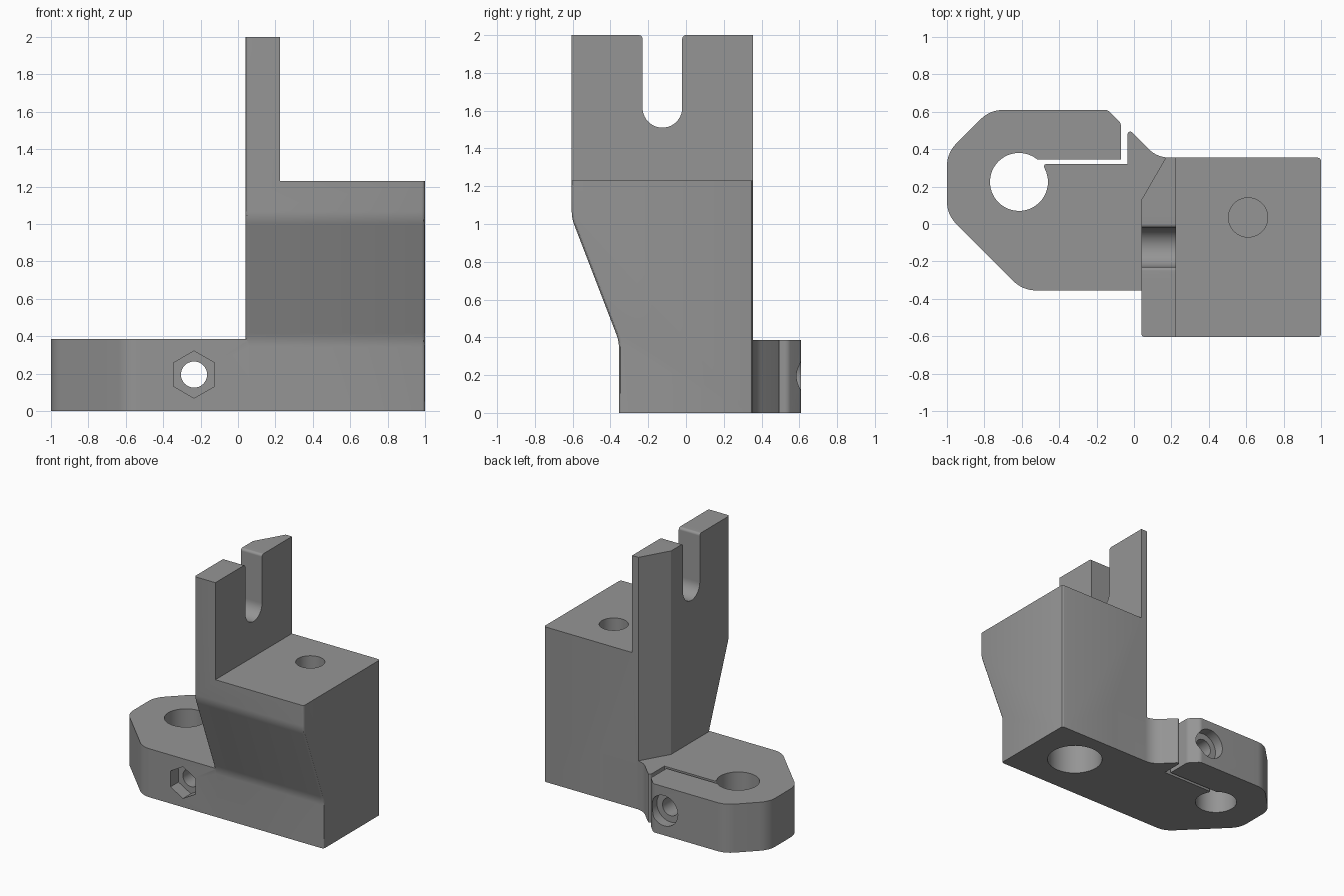
import bpy, bmesh, math
from mathutils import Vector, Matrix

if "Cube" in bpy.data.objects:
    bpy.data.objects.remove(bpy.data.objects["Cube"])

grey = bpy.data.materials.new("plain grey")
grey.diffuse_color = (0.3, 0.3, 0.3, 1)
grey.use_nodes = True
grey.node_tree.nodes["Principled BSDF"].inputs["Base Color"].default_value = grey.diffuse_color


def rounded(points, seg=8):
    """Polygon with corners (u, v, radius) replaced by arcs."""
    out = []
    n = len(points)
    for i, (u, v, r) in enumerate(points):
        p = Vector((u, v))
        if r == 0:
            out.append(p)
            continue
        a = (Vector(points[i - 1][:2]) - p).normalized()
        b = (Vector(points[(i + 1) % n][:2]) - p).normalized()
        half = a.angle(b) / 2
        c = p + (a + b).normalized() * (r / math.sin(half))
        t = r / math.tan(half)
        s, e = p + a * t - c, p + b * t - c
        sweep = s.angle_signed(e)
        for k in range(seg + 1):
            out.append(c + Matrix.Rotation(-sweep * k / seg, 2) @ s)
    return out


def arc(cu, cv, r, a0, a1, n):
    return [(cu + r * math.cos(a0 + (a1 - a0) * k / n),
             cv + r * math.sin(a0 + (a1 - a0) * k / n), 0) for k in range(n + 1)]


def prism(name, points, axis, lo, hi):
    """Extrude a 2D outline along x (outline yz), y (outline xz) or z (outline xy)."""
    place = {"x": lambda p, h: (h, p[0], p[1]),
             "y": lambda p, h: (p[0], h, p[1]),
             "z": lambda p, h: (p[0], p[1], h)}[axis]
    bm = bmesh.new()
    face = bm.faces.new([bm.verts.new(place(p, lo)) for p in points])
    res = bmesh.ops.extrude_face_region(bm, geom=[face])
    shift = Vector(place((0, 0), hi - lo))
    bmesh.ops.translate(bm, vec=shift,
                        verts=[g for g in res["geom"] if isinstance(g, bmesh.types.BMVert)])
    bmesh.ops.recalc_face_normals(bm, faces=bm.faces)
    mesh = bpy.data.meshes.new(name)
    bm.to_mesh(mesh)
    bm.free()
    ob = bpy.data.objects.new(name, mesh)
    bpy.context.collection.objects.link(ob)
    mesh.materials.append(grey)
    return ob


def combine(ob, other, op):
    """Apply a boolean and discard the helper."""
    other.hide_render = True
    m = ob.modifiers.new("bool", "BOOLEAN")
    m.operation, m.solver, m.object = op, "EXACT", other
    bpy.context.view_layer.objects.active = ob
    bpy.ops.object.modifier_apply(modifier=m.name)
    bpy.data.objects.remove(other)


def cut(ob, points, axis, lo, hi):
    combine(ob, prism("cutter", points, axis, lo, hi), "DIFFERENCE")


def circle(u, v, r, n=48, turn=0.0):
    return arc(u, v, r, turn, turn + 2 * math.pi * (n - 1) / n, n - 1)


# main block with the leaning front, full height
side = rounded([(-0.355, 0, 0), (0.355, 0, 0), (0.355, 2, 0), (-0.605, 2, 0),
                (-0.605, 1.03, 0.2), (-0.355, 0.38, 0.2)])
body = prism("mounting_bracket", side, "x", 0.04, 1.0)

# softened upright edges
bm = bmesh.new()
bm.from_mesh(body.data)
edges = []
for e in bm.edges:
    d = e.verts[1].co - e.verts[0].co
    y = max(v.co.y for v in e.verts)
    if abs(d.z) > 1e-3 and abs(d.x) < 1e-4 and (e.verts[0].co.x > 0.9 or y < 0):
        edges.append(e)
bmesh.ops.bevel(bm, geom=edges, offset=0.018, segments=3, profile=0.5, affect="EDGES")
bm.to_mesh(body.data)
bm.free()

# step beside the upright, corner chamfer, fork slot
cut(body, [(0.225, 1.23), (1.2, 1.23), (1.2, 2.2), (0.225, 2.2)], "y", -1, 1)
cut(body, [(0.04, 0.13), (0.17, 0.355), (0.17, 0.5), (-0.1, 0.5), (-0.1, 0.13)], "z", -0.1, 2.1)
slot = [(-0.3, 2.2, 0), (-0.3, 2, 0), (-0.23, 2, 0.02)]
slot += arc(-0.125, 1.615, 0.105, math.pi, 2 * math.pi, 20)
slot += [(-0.02, 2, 0.02), (0.05, 2, 0), (0.05, 2.2, 0)]
cut(body, rounded(slot), "x", -0.2, 0.5)

# clamp plate, outlined with its bore, slit and spring lip
bore_x, bore_y, bore_r = -0.615, 0.225, 0.155
a_top = math.asin((0.345 - bore_y) / bore_r)
a_low = math.asin((0.300 - bore_y) / bore_r)
outline = [(0.5, -0.355, 0), (0.5, 0.355, 0), (0.125, 0.355, 0.15), (-0.035, 0.515, 0.015),
           (-0.035, 0.32, 0), (-0.485, 0.32, 0.012)]
outline += arc(bore_x, bore_y, bore_r, a_low, a_top - 2 * math.pi, 48)[::1]
outline[6:] = [p for p in outline[6:]]
outline += [(-0.07, 0.345, 0), (-0.07, 0.54, 0.04), (-0.14, 0.61, 0.04), (-0.77, 0.61, 0.17),
            (-1, 0.38, 0.17), (-1, 0.05, 0.17), (-0.595, -0.355, 0.17)]
combine(body, prism("clamp_plate", rounded(outline), "z", 0, 0.385), "UNION")

# clamp screw: through hole, nut pocket in front, head recess behind
sx, sz = -0.235, 0.195
cut(body, circle(sx, sz, 0.07, 32), "y", -1, 1)
cut(body, circle(sx, sz, 0.126, 6, math.pi / 6), "y", -0.6, -0.255)
cut(body, circle(sx, sz, 0.12, 40), "y", 0.53, 0.9)

# block bolt: wide bore from below, narrow hole from above, thin web between
cut(body, circle(0.61, 0.035, 0.205), "z", -0.2, 0.83)
cut(body, circle(0.61, 0.035, 0.105), "z", 0.85, 1.5)

bpy.context.view_layer.objects.active = body
body.select_set(True)
bpy.ops.object.shade_smooth_by_angle(angle=math.radians(30))
